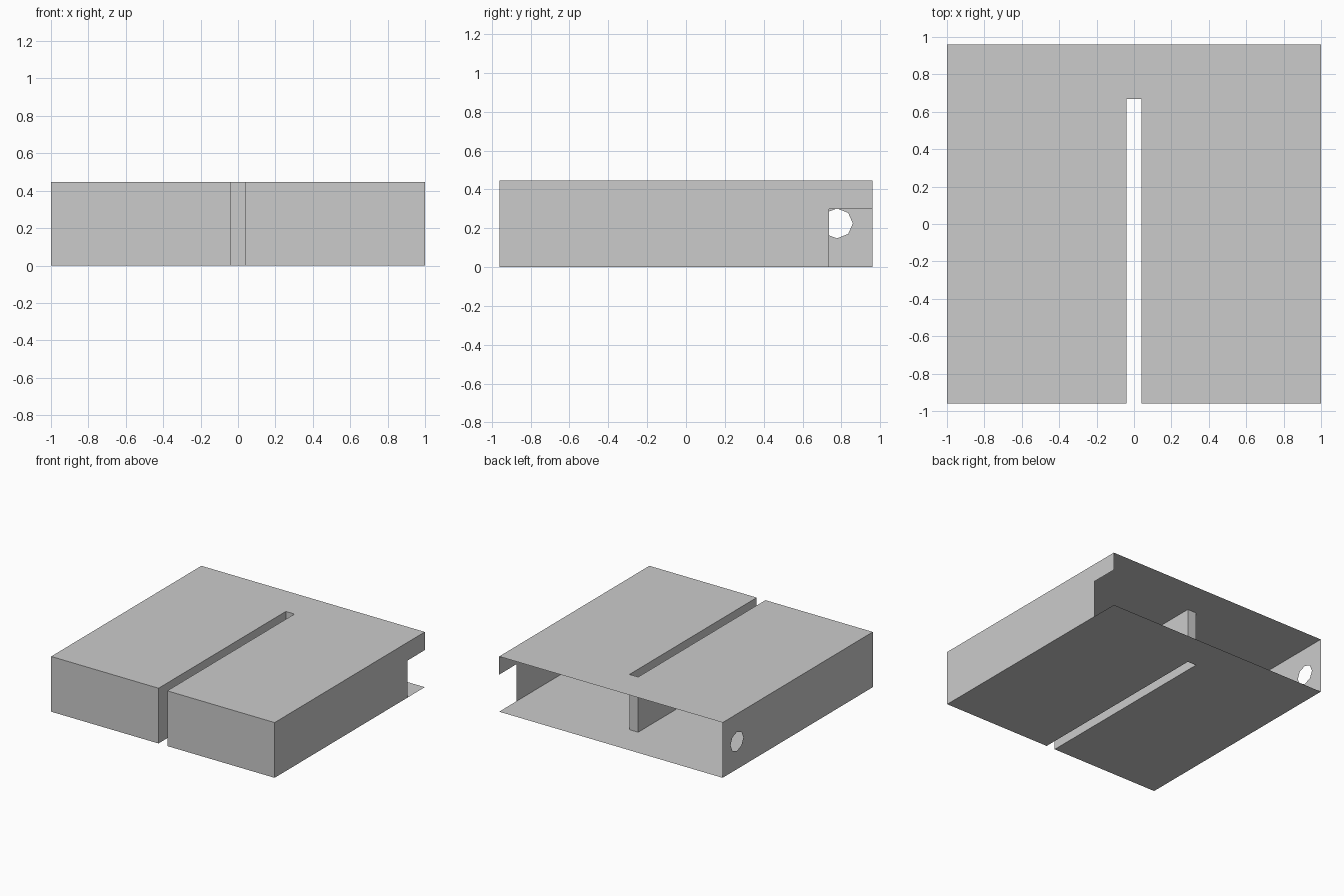
import bpy, bmesh
from math import cos, sin, pi

if "Cube" in bpy.data.objects:
    bpy.data.objects.remove(bpy.data.objects["Cube"])

X, Y, H = 1.0, 0.96, 0.447          # half width, half depth, height
SX, SY = 0.039, 0.667               # slot half width, slot end


def make(name, bm):
    mesh = bpy.data.meshes.new(name)
    bm.to_mesh(mesh)
    bm.free()
    ob = bpy.data.objects.new(name, mesh)
    bpy.context.collection.objects.link(ob)
    return ob


def sheet(name, outline, holes=(), normal=(0, 0, 1)):
    """Flat thin panel from an outline with optional holes."""
    bm = bmesh.new()
    edges = []
    for loop in (outline, *holes):
        vs = [bm.verts.new(p) for p in loop]
        edges += [bm.edges.new((a, b)) for a, b in zip(vs, vs[1:] + vs[:1])]
    bmesh.ops.triangle_fill(bm, edges=edges, use_beauty=True, normal=normal)
    return make(name, bm)


def wall(name, path):
    """Upright thin wall following a floor path."""
    bm = bmesh.new()
    lo = [bm.verts.new((x, y, 0)) for x, y in path]
    hi = [bm.verts.new((x, y, H)) for x, y in path]
    for i in range(len(path) - 1):
        bm.faces.new((lo[i], lo[i + 1], hi[i + 1], hi[i]))
    return make(name, bm)


# Slotted top and bottom plates
plan = [(-X, -Y), (-SX, -Y), (-SX, SY), (SX, SY), (SX, -Y), (X, -Y), (X, Y), (-X, Y)]
sheet("top_plate", [(x, y, H) for x, y in plan])
sheet("bottom_plate", [(x, y, 0) for x, y in plan], normal=(0, 0, -1))

# Front panels and the lining of the slot (the back stays open)
wall("front_and_slot_wall", plan[:6])

# Right wall with a notch in its lower back corner
notch = [(-Y, 0), (0.737, 0), (0.737, 0.3), (Y, 0.3), (Y, H), (-Y, H)]
sheet("right_wall", [(X, y, z) for y, z in notch], normal=(1, 0, 0))

# Left wall with an eight-sided hole
rect = [(-Y, 0), (Y, 0), (Y, H), (-Y, H)]
hole = [(0.777 + 0.082 * cos(i * pi / 4), 0.225 + 0.077 * sin(i * pi / 4)) for i in range(8)]
sheet("left_wall", [(-X, y, z) for y, z in rect],
      [[(-X, y, z) for y, z in hole]], normal=(-1, 0, 0))
